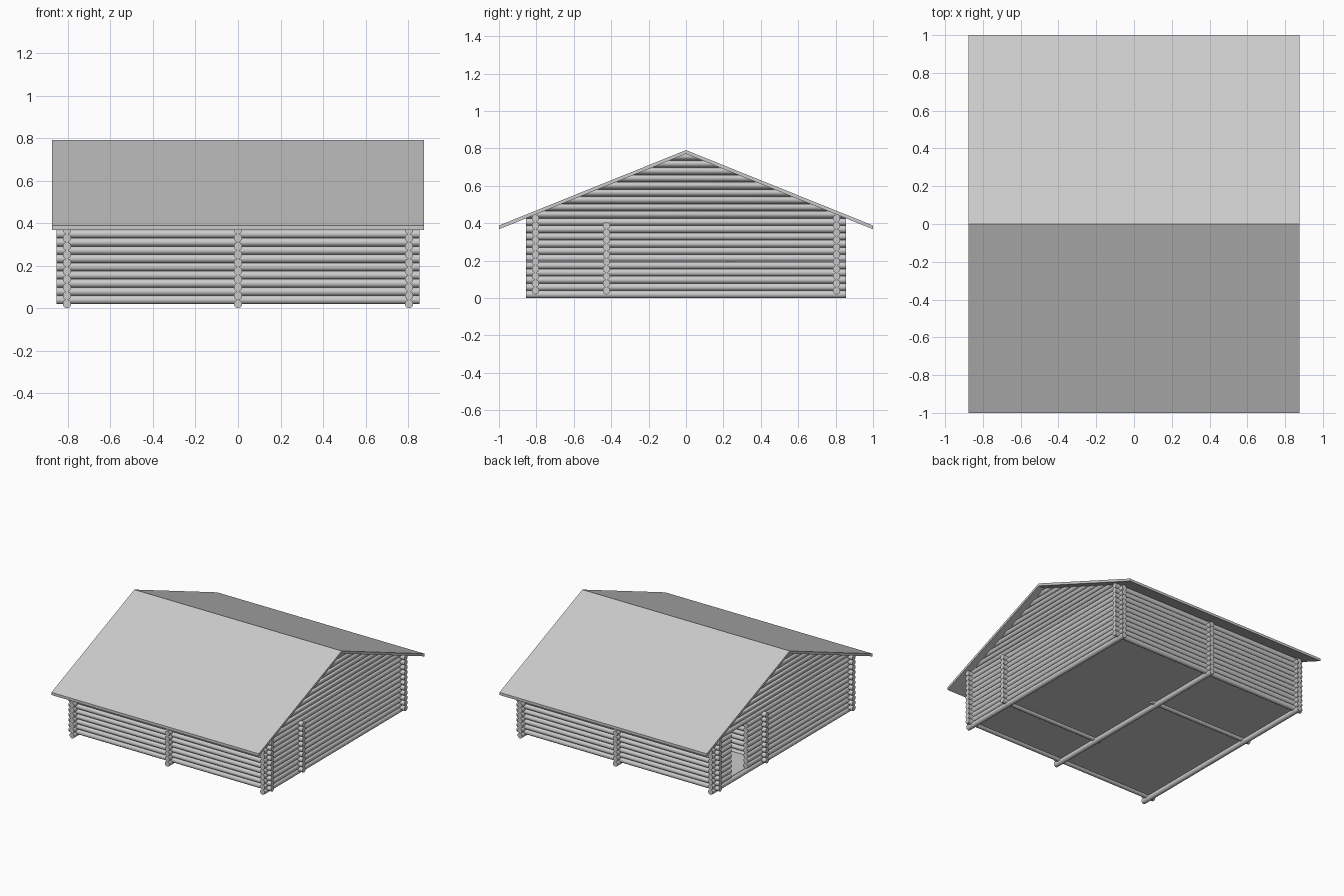
import bpy, bmesh, math

if "Cube" in bpy.data.objects:
    bpy.data.objects.remove(bpy.data.objects["Cube"])

R = 0.02          # log radius
STEP = 0.0387     # vertical log spacing
SIDES = 12
END = 0.855       # outer log end
WALL = 0.805      # outer wall centre line
RIDGE, SLOPE, THICK = 0.791, 0.403, 0.02


def roof_limit(z):
    return max(0.0, (RIDGE - THICK - z) / SLOPE)


def add_log(bm, axis, offset, z, a, b, clip=False):
    """One log along x or y from a to b; clip trims its ends to the roof slope."""
    rings = []
    for end in (a, b):
        ring = []
        for k in range(SIDES):
            t = 2 * math.pi * (k + 0.5) / SIDES
            side, h = offset + R * math.cos(t), z + R * math.sin(t)
            lim = roof_limit(h)
            e = max(-lim, min(lim, end)) if clip else end
            ring.append(bm.verts.new((e, side, h) if axis == 'x' else (side, e, h)))
        rings.append(ring)
    for k in range(SIDES):
        n = (k + 1) % SIDES
        bm.faces.new((rings[0][k], rings[0][n], rings[1][n], rings[1][k]))
    bm.faces.new(rings[0])
    bm.faces.new(rings[1])


def finish(bm, name, smooth=False):
    bmesh.ops.recalc_face_normals(bm, faces=bm.faces[:])
    me = bpy.data.meshes.new(name)
    bm.to_mesh(me)
    bm.free()
    ob = bpy.data.objects.new(name, me)
    bpy.context.collection.objects.link(ob)
    if smooth:
        bpy.ops.object.select_all(action='DESELECT')
        ob.select_set(True)
        bpy.context.view_layer.objects.active = ob
        bpy.ops.object.shade_smooth_by_angle(angle=math.radians(40))
    return ob


def long_wall(name, y, a, b, count):
    bm = bmesh.new()
    for i in range(count):
        add_log(bm, 'x', y, R + STEP * (i + 0.5), a, b)
    finish(bm, name, True)


def gable_wall(name, x, door=None):
    bm = bmesh.new()
    for i in range(20):
        z = R + STEP * i
        if door and 1 <= i <= 9:
            add_log(bm, 'y', x, z, -END, door[0])
            add_log(bm, 'y', x, z, door[1], END)
        else:
            add_log(bm, 'y', x, z, -END, END, clip=i >= 10)
    finish(bm, name, True)


# Outer and partition walls running along x
long_wall("front_wall", -WALL, -END, END, 11)
long_wall("back_wall", WALL, -END, END, 11)
long_wall("right_partition", -0.425, -0.04, END, 10)
long_wall("left_partition", 0.24, -END, 0.04, 10)

# Gable walls running along y, the left one with a doorway
gable_wall("right_gable_wall", WALL)
gable_wall("middle_gable_wall", 0.0)
gable_wall("left_gable_wall", -WALL, door=(0.43, 0.625))

# Floor
bm = bmesh.new()
bmesh.ops.create_cube(bm, size=1)
for v in bm.verts:
    v.co.x *= 2 * WALL
    v.co.y *= 2 * WALL
    v.co.z = 0.039 + v.co.z * 0.006
finish(bm, "floor")

# Gabled roof extruded along x from its chevron profile
eave = RIDGE - SLOPE
profile = [(-1, eave), (0, RIDGE), (1, eave),
           (1, eave - THICK), (0, RIDGE - THICK), (-1, eave - THICK)]
bm = bmesh.new()
face = bm.faces.new([bm.verts.new((-0.876, y, z)) for y, z in profile])
ext = bmesh.ops.extrude_face_region(bm, geom=[face])
for v in ext["geom"]:
    if isinstance(v, bmesh.types.BMVert):
        v.co.x = 0.876
finish(bm, "roof")
